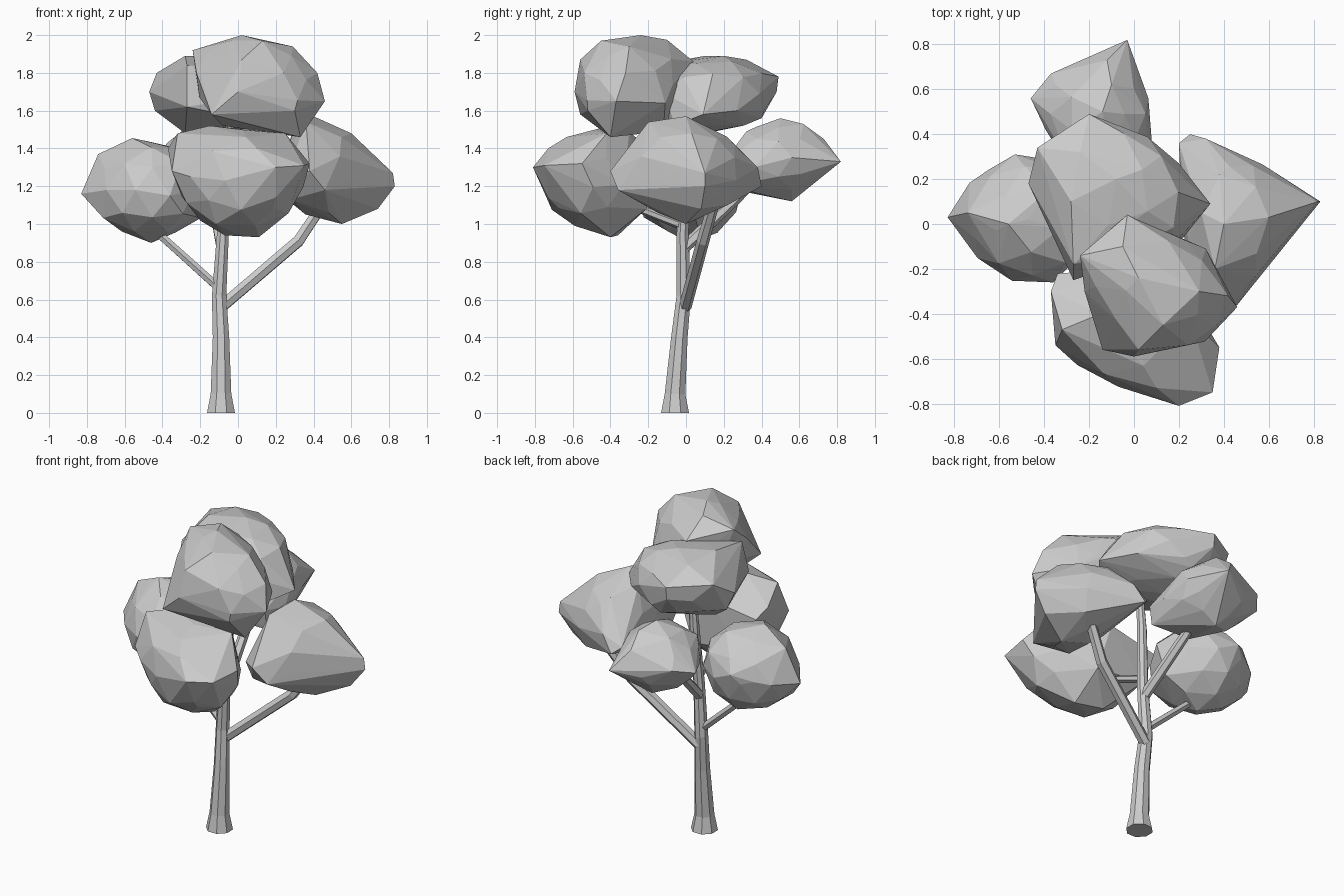
import bpy, bmesh, math, random
from mathutils import Vector, Euler

random.seed(4)


def finish(bm, name):
    bmesh.ops.recalc_face_normals(bm, faces=bm.faces)
    me = bpy.data.meshes.new(name)
    bm.to_mesh(me)
    bm.free()
    ob = bpy.data.objects.new(name, me)
    bpy.context.collection.objects.link(ob)
    return ob


def limb(name, stations, sides):
    """Tapered faceted tube through (x, y, z, radius) stations."""
    bm = bmesh.new()
    pts = [Vector(s[:3]) for s in stations]
    rings = []
    for i, s in enumerate(stations):
        d = pts[min(i + 1, len(pts) - 1)] - pts[max(i - 1, 0)]
        if i == 0 and s[2] == 0:
            d = Vector((0, 0, 1))
        q = Vector((0, 0, 1)).rotation_difference(d)
        ring = []
        for k in range(sides):
            a = 2 * math.pi * (k + 0.5) / sides
            ring.append(bm.verts.new(pts[i] + q @ Vector((math.cos(a), math.sin(a), 0)) * s[3]))
        rings.append(ring)
    for a, b in zip(rings, rings[1:]):
        for k in range(sides):
            n = (k + 1) % sides
            bm.faces.new((a[k], a[n], b[n], b[k]))
    bm.faces.new(rings[0])
    bm.faces.new(rings[-1])
    return finish(bm, name)


def foliage(name, centre, radii, turn, tips):
    """Low-poly clump: convex hull of a rough ellipsoid and its corner tips."""
    bm = bmesh.new()
    bmesh.ops.create_icosphere(bm, subdivisions=2, radius=1)
    rot = Euler([math.radians(t) for t in turn]).to_matrix()
    for v in bm.verts:
        p = Vector([c * r for c, r in zip(v.co, radii)]) * random.uniform(0.93, 1.02)
        v.co = Vector(centre) + rot @ p
    for t in tips:
        bm.verts.new(t)
    bmesh.ops.delete(bm, geom=list(bm.edges), context='EDGES_FACES')
    bmesh.ops.convex_hull(bm, input=list(bm.verts))
    loose = [v for v in bm.verts if not v.link_faces]
    bmesh.ops.delete(bm, geom=loose, context='VERTS')
    return finish(bm, name)


# Trunk with flared foot
limb("trunk", [(-0.09, -0.058, 0, 0.08), (-0.09, -0.058, 0.1, 0.059),
               (-0.09, -0.035, 0.4, 0.047), (-0.1, -0.012, 0.62, 0.041),
               (-0.08, -0.018, 0.95, 0.034), (-0.06, 0.0, 1.3, 0.03),
               (-0.04, 0.0, 1.6, 0.02)], 8)

# Branches reaching into each clump
limb("right_branch", [(-0.09, -0.005, 0.56, 0.034), (0.32, 0.09, 0.91, 0.034),
                      (0.46, 0.15, 1.12, 0.03)], 6)
limb("left_branch", [(-0.1, -0.015, 0.66, 0.025), (-0.4, 0.0, 0.93, 0.023),
                     (-0.47, 0.0, 1.0, 0.018)], 6)
limb("back_branch", [(-0.085, -0.015, 0.87, 0.032), (-0.13, 0.25, 1.12, 0.03),
                     (-0.16, 0.42, 1.28, 0.022)], 6)
limb("front_branch", [(-0.08, -0.015, 0.99, 0.024), (-0.04, -0.35, 1.12, 0.02)], 6)

# Upper clumps
foliage("top_front_foliage", (0.09, -0.28, 1.735), (0.35, 0.265, 0.24), (0, 14, -33),
        [(-0.24, -0.14, 1.92), (0.02, -0.24, 2.0), (-0.05, -0.1, 1.975), (-0.03, 0.04, 1.86),
         (0.46, -0.37, 1.65), (0.33, -0.4, 1.46), (-0.14, -0.56, 1.58), (0.29, -0.3, 1.94),
         (0.13, -0.45, 1.97), (0.0, -0.59, 1.7), (0.02, -0.56, 1.87), (0.42, -0.32, 1.8),
         (0.15, -0.12, 1.49), (0.3, -0.52, 1.6), (-0.08, -0.38, 1.52), (0.32, -0.11, 1.64),
         (-0.22, -0.3, 1.8)])
foliage("top_back_foliage", (-0.09, 0.15, 1.69), (0.36, 0.29, 0.2), (0, 0, -32),
        [(-0.2, 0.49, 1.78), (-0.2, 0.48, 1.7), (-0.43, 0.34, 1.8), (-0.47, 0.18, 1.7),
         (-0.44, 0.22, 1.6), (-0.27, -0.25, 1.62), (0.34, 0.09, 1.58), (0.2, 0.27, 1.6),
         (-0.28, 0.1, 1.89), (-0.08, 0.2, 1.89), (-0.28, 0.1, 1.48), (0.22, -0.06, 1.52),
         (-0.1, 0.4, 1.56), (-0.24, 0.32, 1.87), (-0.27, -0.18, 1.84)])

# Lower ring of clumps
foliage("left_foliage", (-0.47, 0.02, 1.18), (0.305, 0.285, 0.275), (0, 0, -15),
        [(-0.83, 0.03, 1.16), (-0.53, 0.31, 1.24), (-0.63, -0.19, 1.2), (-0.74, 0.05, 1.37),
         (-0.56, 0.0, 1.455), (-0.36, -0.26, 1.15), (-0.46, 0.02, 0.9), (-0.2, 0.05, 1.03),
         (-0.65, 0.24, 1.2), (-0.17, 0.0, 1.25)])
foliage("front_foliage", (0.0, -0.48, 1.23), (0.35, 0.265, 0.275), (0, 6, -16),
        [(0.2, -0.81, 1.3), (0.35, -0.75, 1.31), (0.38, -0.55, 1.32), (-0.37, -0.3, 1.4),
         (-0.35, -0.54, 1.28), (-0.15, -0.4, 1.52), (0.25, -0.42, 1.48), (0.11, -0.4, 0.93),
         (-0.07, -0.36, 0.94), (0.2, -0.73, 1.14), (0.1, -0.73, 1.4), (0.0, -0.2, 1.4),
         (0.1, -0.21, 1.08), (0.15, -0.3, 1.49), (-0.32, -0.47, 1.48),
         (-0.34, -0.22, 1.34), (-0.25, -0.22, 1.12)])
foliage("right_foliage", (0.44, 0.02, 1.28), (0.24, 0.3, 0.24), (0, 20, 0),
        [(0.82, 0.1, 1.27), (0.83, 0.1, 1.2), (0.2, 0.36, 1.24), (0.25, 0.4, 1.2),
         (0.32, 0.38, 1.3), (0.46, -0.36, 1.18), (0.38, -0.4, 1.28), (0.4, 0.0, 1.57),
         (0.6, 0.03, 1.48), (0.55, 0.0, 1.0), (0.36, -0.2, 1.54), (0.25, -0.28, 1.24),
         (0.3, 0.05, 1.5), (0.48, -0.15, 1.06), (0.55, 0.22, 1.1), (0.38, 0.22, 1.46),
         (0.74, 0.08, 1.08), (0.28, -0.25, 1.13)])
foliage("back_foliage", (-0.16, 0.49, 1.34), (0.25, 0.24, 0.2), (0, -3, 0),
        [(-0.03, 0.82, 1.33), (0.08, 0.36, 1.3), (-0.46, 0.56, 1.33), (-0.37, 0.67, 1.36),
         (-0.14, 0.5, 1.56), (-0.15, 0.56, 1.12), (-0.12, 0.73, 1.45), (-0.1, 0.62, 1.53),
         (-0.1, 0.32, 1.49), (-0.2, 0.74, 1.3), (-0.31, 0.33, 1.45), (-0.28, 0.24, 1.3),
         (-0.2, 0.26, 1.18), (0.05, 0.2, 1.33), (0.05, 0.22, 1.2)])
